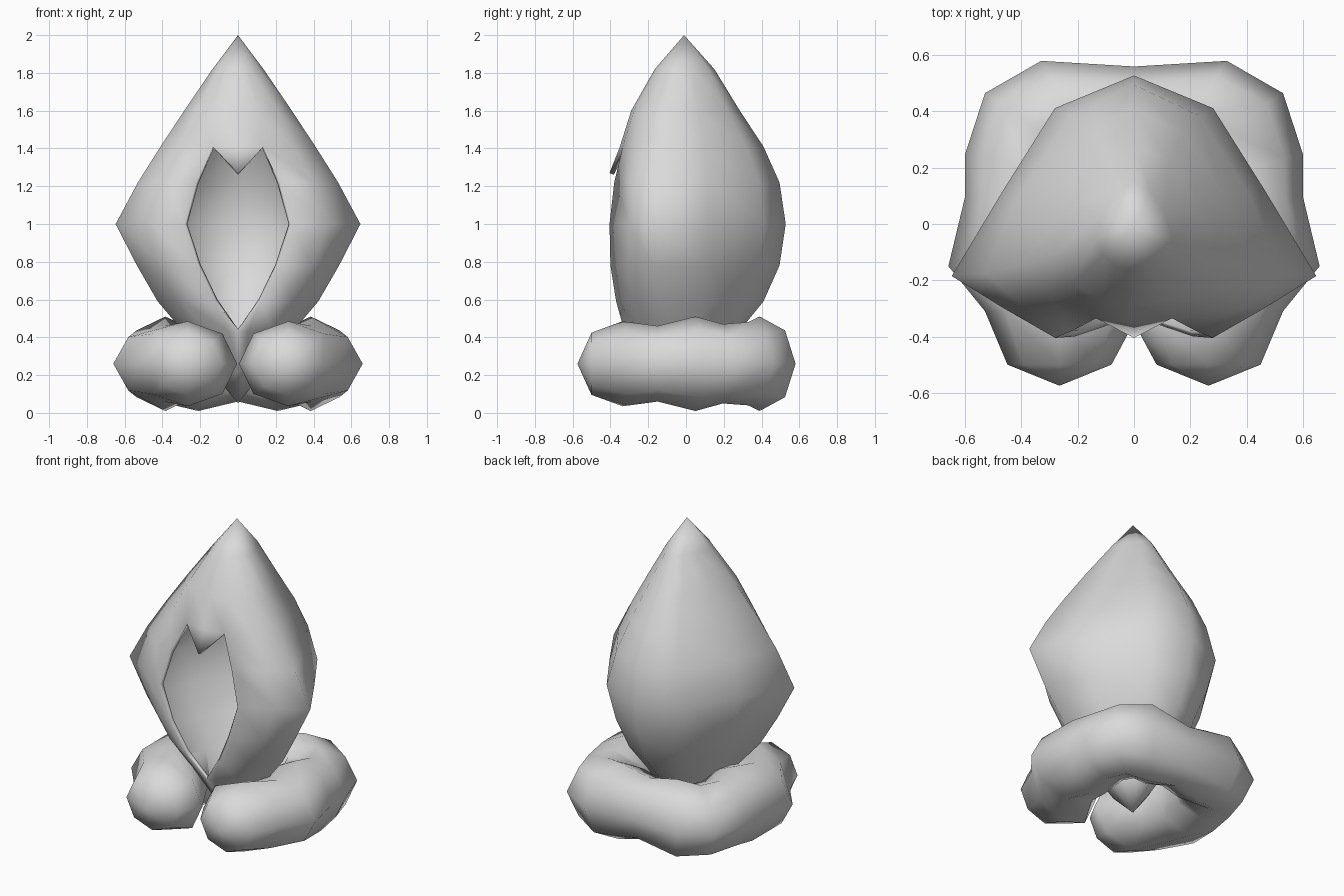
import bpy, bmesh, math

if "Cube" in bpy.data.objects:
    bpy.data.objects.remove(bpy.data.objects["Cube"])

grey = bpy.data.materials.new("light_grey")
grey.diffuse_color = (0.7, 0.7, 0.7, 1)
grey.use_nodes = True
grey.node_tree.nodes["Principled BSDF"].inputs["Base Color"].default_value = grey.diffuse_color


def make_object(name, bm, angle):
    bmesh.ops.remove_doubles(bm, verts=bm.verts, dist=0.0005)
    bmesh.ops.recalc_face_normals(bm, faces=bm.faces)
    mesh = bpy.data.meshes.new(name)
    bm.to_mesh(mesh)
    bm.free()
    ob = bpy.data.objects.new(name, mesh)
    bpy.context.collection.objects.link(ob)
    mesh.materials.append(grey)
    bpy.ops.object.select_all(action='DESELECT')
    ob.select_set(True)
    bpy.context.view_layer.objects.active = ob
    bpy.ops.object.shade_smooth_by_angle(angle=math.radians(angle))
    return ob


def between(a, b, push):
    """Midpoint of a and b, pushed away from the pod's axis."""
    x, y = (a[0] + b[0]) / 2, (a[1] + b[1]) / 2
    r = math.hypot(x, y)
    return (x * (1 + push / r), y * (1 + push / r))


# Hooded pod: each row is height, side x, side y, back y, lip x, lip y, bulge
rows = [
    (1.82, 0.135, -0.05, 0.15, 0.06, -0.15, 0.015),
    (1.60, 0.285, -0.11, 0.285, 0.11, -0.275, 0.025),
    (1.41, 0.41, -0.15, 0.41, 0.135, -0.335, 0.03),
    (1.22, 0.53, -0.175, 0.495, 0.22, -0.38, 0.025),
    (1.00, 0.648, -0.185, 0.528, 0.28, -0.405, 0.004),
    (0.78, 0.535, -0.175, 0.495, 0.21, -0.40, 0.025),
    (0.59, 0.425, -0.15, 0.41, 0.12, -0.37, 0.025),
    (0.43, 0.29, -0.10, 0.28, 0.05, -0.31, 0.02),
    (0.22, 0.14, -0.05, 0.14, 0.03, -0.17, 0.01),
]
bm = bmesh.new()
loops = []
for z, w, sy, by, lx, ly, bulge in rows:
    lip, side, corner = (lx, ly), (w, sy), (0.434 * w, 0.78 * by)
    half = [lip, between(lip, side, bulge), side, between(side, corner, bulge), corner]
    pts = half + [(0, by)] + [(-x, y) for x, y in reversed(half)]
    loop = [bm.verts.new((x, y, z)) for x, y in pts]
    # The front middle is closed above and below the opening
    closed = z > 1.4 or z < 0.5
    loop.append(bm.verts.new((0, ly - 0.015, z)) if closed else None)
    loops.append(loop)
N = len(loops[0])


def face(*verts):
    if all(verts):
        bm.faces.new(verts)


for a, b in zip(loops, loops[1:]):
    for i in range(N):
        j = (i + 1) % N
        face(a[i], a[j], b[j], b[i])
for loop, z in ((loops[0], 2.0), (loops[-1], 0.05)):
    tip = bm.verts.new((0, -0.01, z))
    for i in range(N):
        face(loop[i], loop[(i + 1) % N], tip)

# Pointed flap over the opening
flap = bm.verts.new((0, -0.405, 1.27))
face(loops[2][N - 2], loops[2][N - 1], flap)
face(loops[2][N - 1], loops[2][0], flap)
# Closing pieces at the foot of the opening
face(loops[6][0], loops[7][N - 1], loops[7][0])
face(loops[6][N - 2], loops[7][N - 2], loops[7][N - 1])
pod = make_object("hooded_pod", bm, 80)
shell = pod.modifiers.new("wall", 'SOLIDIFY')
shell.thickness = 0.025
shell.offset = -1

# Horseshoe cushion: inner point, outer point and half height of each section
sections = [
    ((0.08, -0.50), (0.45, -0.50), 0.165),
    ((0.005, -0.36), (0.53, -0.31), 0.225),
    ((0.12, -0.15), (0.66, -0.15), 0.20),
    ((0.17, 0.00), (0.60, 0.10), 0.25),
    ((0.16, 0.14), (0.60, 0.25), 0.21),
    ((0.14, 0.19), (0.53, 0.465), 0.22),
    ((0.09, 0.20), (0.33, 0.58), 0.25),
    ((0.00, 0.20), (0.00, 0.56), 0.20),
]
mirrored = [((-i[0], i[1]), (-o[0], o[1]), h) for i, o, h in reversed(sections[:-1])]
mid_z = 0.26
bm = bmesh.new()
rings = []
for inner, outer, h in sections + mirrored:
    ring = []
    for k in range(8):
        c, s = math.cos(k * math.pi / 4), math.sin(k * math.pi / 4)
        f = 0.5 + 0.5 * c
        ring.append(bm.verts.new((inner[0] + (outer[0] - inner[0]) * f,
                                  inner[1] + (outer[1] - inner[1]) * f,
                                  mid_z + h * s)))
    rings.append(ring)
for a, b in zip(rings, rings[1:]):
    for k in range(8):
        j = (k + 1) % 8
        face(a[k], a[j], b[j], b[k])
# Rounded ends
for ring, x in ((rings[0], 0.265), (rings[-1], -0.265)):
    tip = bm.verts.new((x, -0.575, mid_z))
    for k in range(8):
        face(ring[k], ring[(k + 1) % 8], tip)
make_object("horseshoe_cushion", bm, 120)
